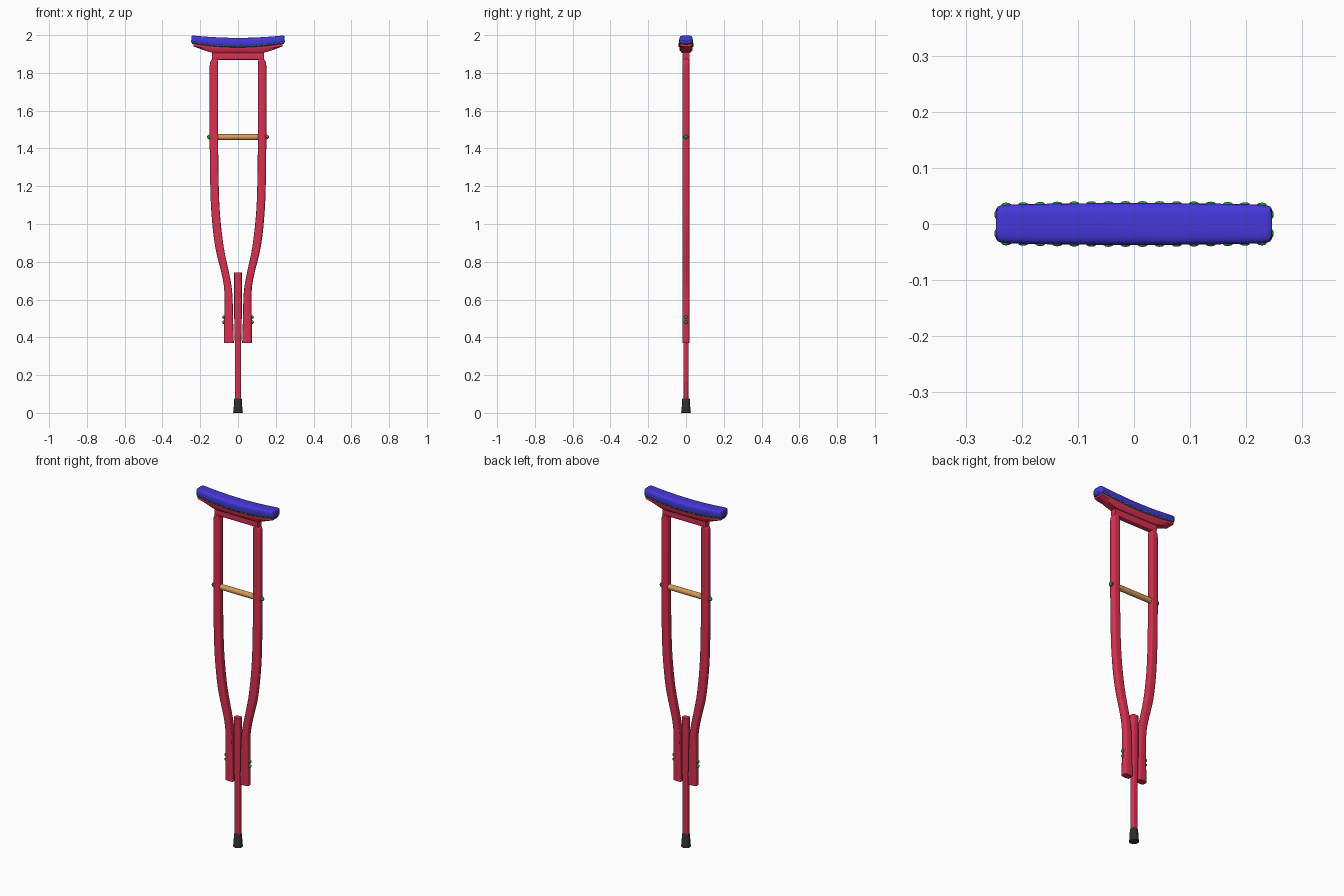
import bpy, bmesh
from math import cos, sin, pi
from mathutils import Vector, Matrix

cube = bpy.data.objects.get("Cube")
if cube:
    bpy.data.objects.remove(cube, do_unlink=True)


def material(name, r, g, b):
    m = bpy.data.materials.new(name)
    m.use_nodes = True
    m.diffuse_color = (r, g, b, 1)
    m.node_tree.nodes["Principled BSDF"].inputs["Base Color"].default_value = (r, g, b, 1)
    return m


RED = material("red_frame", 0.69, 0.03, 0.08)
BLUE = material("blue_pad", 0.06, 0.038, 0.7)
TAN = material("tan_wood", 0.68, 0.32, 0.1)
GREEN = material("green_metal", 0.008, 0.35, 0.03)
BLACK = material("black_rubber", 0.028, 0.028, 0.028)


def finish(name, bm, mat, angle=40):
    bmesh.ops.recalc_face_normals(bm, faces=bm.faces)
    mesh = bpy.data.meshes.new(name)
    bm.to_mesh(mesh)
    bm.free()
    mesh.materials.append(mat)
    ob = bpy.data.objects.new(name, mesh)
    bpy.context.collection.objects.link(ob)
    bpy.ops.object.select_all(action='DESELECT')
    bpy.context.view_layer.objects.active = ob
    ob.select_set(True)
    bpy.ops.object.shade_smooth_by_angle(angle=angle * pi / 180)
    return ob


def loft(name, rings, mat):
    """Skin a list of closed rings and cap both ends."""
    bm = bmesh.new()
    loops = [[bm.verts.new(p) for p in ring] for ring in rings]
    n = len(loops[0])
    for a, b in zip(loops, loops[1:]):
        for i in range(n):
            j = (i + 1) % n
            bm.faces.new((a[i], a[j], b[j], b[i]))
    bm.faces.new(loops[0])
    bm.faces.new(loops[-1])
    return finish(name, bm, mat)


def outline(a, b, neg=2.0, pos=2.0, n=24):
    """Superellipse with a separate squareness on each side of the first axis."""
    pts = []
    for i in range(n):
        t = 2 * pi * (i + 0.5) / n
        c, s = cos(t), sin(t)
        e = 2 / (pos if c > 0 else neg)
        pts.append((a * abs(c) ** e * (1 if c > 0 else -1),
                    b * abs(s) ** e * (1 if s > 0 else -1)))
    return pts


def smooth_path(points, steps=4):
    """Catmull-Rom interpolation through control points."""
    p = [Vector(q) for q in points]
    p = [p[0]] + p + [p[-1]]
    out = []
    for a, b, c, d in zip(p, p[1:], p[2:], p[3:]):
        for k in range(steps):
            t = k / steps
            out.append(0.5 * (2 * b + (c - a) * t + (2 * a - 5 * b + 4 * c - d) * t ** 2
                              + (3 * b - a - 3 * c + d) * t ** 3))
    return out + [p[-1]]


def upright(name, profile, mat, squareness, depth=1.0):
    """Vertical part from (half width, z) pairs."""
    return loft(name, [[(x, y, z) for x, y in outline(r, r * depth, squareness, squareness)]
                       for r, z in profile], mat)


def add_dome(bm, centre, size):
    bmesh.ops.create_uvsphere(bm, u_segments=10, v_segments=6, radius=1,
                              matrix=Matrix.Translation(centre) @ Matrix.Diagonal((*size, 1)))


# Bowed legs: inner x, outer x, z
leg_path = [(0.022, 0.074, 0.37), (0.026, 0.073, 0.5), (0.03, 0.072, 0.63),
            (0.043, 0.083, 0.72), (0.076, 0.121, 0.88), (0.096, 0.141, 1.06),
            (0.103, 0.148, 1.25), (0.105, 0.15, 1.46), (0.105, 0.15, 1.65),
            (0.105, 0.15, 1.84)]
for side, label in ((1, "left"), (-1, "right")):
    rings = []
    path = smooth_path(leg_path) + [Vector((0.107, 0.146, 1.862)), Vector((0.11, 0.137, 1.873))]
    for inner, outer, z in path:
        section = outline((outer - inner) / 2, 0.0185, 8, 3.2)
        rings.append([(side * ((inner + outer) / 2 + u), v, z) for u, v in section])
    loft(label + "_leg", rings, RED)

    # Grip bolt with a red collar
    loft(label + "_bolt_collar",
         [[(side * x, u, 1.46 + v) for u, v in outline(0.013, 0.013, n=16)]
          for x in (0.146, 0.154)], RED)
    bm = bmesh.new()
    add_dome(bm, (side * 0.154, 0, 1.46), (0.011, 0.011, 0.011))
    finish(label + "_grip_bolt", bm, GREEN)

    # Pair of height adjusting bolts
    bm = bmesh.new()
    for z in (0.48, 0.507):
        add_dome(bm, (side * 0.075, 0, z), (0.009, 0.009, 0.009))
    finish(label + "_adjusting_bolts", bm, GREEN)

# Extension post and rubber foot
upright("extension_post", [(0.016, 0.05), (0.017, 0.37), (0.02, 0.5), (0.02, 0.742)],
        RED, 4, 0.8)
upright("rubber_foot", [(0.022, 0), (0.0255, 0.002), (0.0255, 0.008), (0.0235, 0.014),
                        (0.021, 0.07), (0.019, 0.076)], BLACK, 2)

# Hand grip
loft("hand_grip", [[(x, u, 1.46 + v) for u, v in outline(0.0155, 0.0155)]
                   for x in (-0.107, 0.107)], TAN)

# Top cross bar
loft("top_bar", [[(x, u, 1.889 + v) for u, v in outline(0.0175, 0.02, 6, 6)]
                 for x in (-0.137, 0.137)], RED)

# Curved cradle under the pad
cradle = []
for i in range(-12, 13):
    x = 0.236 * i / 12
    bend = max(0, (abs(x) - 0.125) / 0.111)
    low = 1.904 + 0.037 * bend ** 1.2
    high = 1.935 + 0.02 * (x / 0.236) ** 2
    wide = 0.034 - 0.003 * bend
    cradle.append([(x, -wide, high), (x, -wide, max(low + 0.003, high - 0.014)),
                   (x, -0.021, low), (x, 0.021, low),
                   (x, wide, max(low + 0.003, high - 0.014)), (x, wide, high)])
loft("pad_cradle", cradle, RED)


# Sagging pad with rounded ends
def sag(x):
    return (x / 0.24) ** 2


pad = []
stations = [(-0.246, 0.75), (-0.243, 0.9), (-0.235, 0.98)]
stations += [(0.22 * i / 10, 1) for i in range(-10, 11)]
stations += [(-x, s) for x, s in reversed(stations[:3])]
for x, s in stations:
    section = outline((0.0375 - 0.003 * sag(x)) * s, (0.0275 - 0.004 * sag(x)) * s, 4, 4)
    pad.append([(x, u, 1.958 + 0.017 * sag(x) + v) for u, v in section])
loft("arm_pad", pad, BLUE)

# Row of tacks around the pad
bm = bmesh.new()
for side in (1, -1):
    for i in range(16):
        x = 0.0304 * (i - 7.5)
        add_dome(bm, (x, side * (0.0368 - 0.003 * sag(x)), 1.942 + 0.022 * sag(x)),
                 (0.009, 0.004, 0.005))
    for y in (-0.017, 0.017):
        add_dome(bm, (side * 0.245, y, 1.967), (0.004, 0.008, 0.005))
finish("pad_tacks", bm, GREEN)
